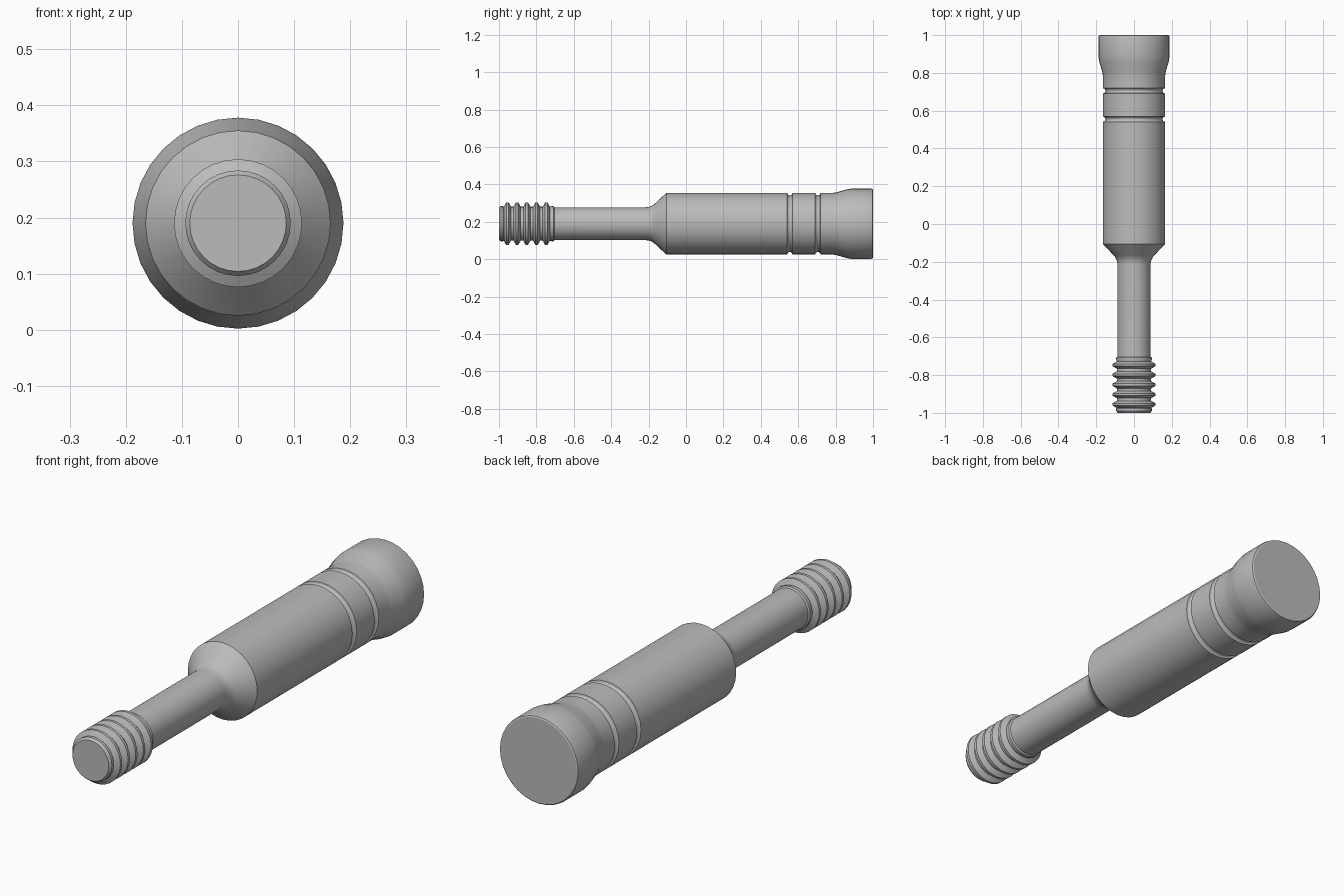
import bpy
import bmesh
from math import sin, cos, pi, radians

if "Cube" in bpy.data.objects:
    bpy.data.objects.remove(bpy.data.objects["Cube"])

SIDES = 32
AXIS_Z = 0.19

steel = bpy.data.materials.new("grey_steel")
steel.use_nodes = True
grey = (0.5, 0.5, 0.5, 1)
steel.diffuse_color = grey
steel.node_tree.nodes["Principled BSDF"].inputs["Base Color"].default_value = grey


def lathe(name, profile, cap_front=False, cap_back=False):
    """Revolve (y, radius) points, ordered front to back, about the pin axis."""
    bm = bmesh.new()
    rings = []
    for y, r in profile:
        rings.append([bm.verts.new((r * sin(2 * pi * i / SIDES), y,
                                    AXIS_Z + r * cos(2 * pi * i / SIDES)))
                      for i in range(SIDES)])
    for a, b in zip(rings, rings[1:]):
        for i in range(SIDES):
            j = (i + 1) % SIDES
            bm.faces.new((a[i], a[j], b[j], b[i]))
    if cap_front:
        bm.faces.new(list(reversed(rings[0])))
    if cap_back:
        bm.faces.new(rings[-1])
    # Outward normals: the side wall must face away from the axis
    bm.normal_update()
    wall = bm.faces[:][0]
    centre = wall.calc_center_median()
    if wall.normal.x * centre.x + wall.normal.z * (centre.z - AXIS_Z) < 0:
        bmesh.ops.reverse_faces(bm, faces=bm.faces[:])
    mesh = bpy.data.meshes.new(name)
    bm.to_mesh(mesh)
    bm.free()
    mesh.materials.append(steel)
    obj = bpy.data.objects.new(name, mesh)
    bpy.context.collection.objects.link(obj)
    bpy.ops.object.select_all(action="DESELECT")
    obj.select_set(True)
    bpy.context.view_layer.objects.active = obj
    bpy.ops.object.shade_smooth_by_angle(angle=radians(30))
    return obj


# Threaded tip: chamfered end and five ring-shaped ridges
thread = [(-1.0, 0.086), (-0.99, 0.094), (-0.978, 0.094)]
for k in range(5):
    y = -0.955 + 0.052 * k
    thread += [(y - 0.019, 0.091), (y - 0.006, 0.114),
               (y + 0.006, 0.114), (y + 0.019, 0.091)]
thread += [(-0.718, 0.094), (-0.708, 0.094), (-0.703, 0.088)]
lathe("threaded_tip", thread, cap_front=True)

# Slim shank with a rounded fillet running into the conical shoulder
shank = [(-0.703, 0.088), (-0.215, 0.088)]
for k in range(1, 6):
    a = radians(45 * k / 5)
    shank.append((-0.215 + 0.07 * sin(a), 0.088 + 0.07 * (1 - cos(a))))
shank.append((-0.105, 0.165))
lathe("shank_and_shoulder", shank)

# Main barrel with two rounded grooves
barrel = [(-0.105, 0.165)]
for y in (0.555, 0.705):
    for k in range(7):
        a = pi * k / 6
        barrel.append((y - 0.014 * cos(a), 0.165 - 0.014 * sin(a)))
lathe("grooved_barrel", barrel)

# Flared head with a small chamfer round its flat end
lathe("flared_head", [(0.719, 0.165), (0.785, 0.165), (0.805, 0.168),
                      (0.86, 0.184), (0.885, 0.188), (0.99, 0.188),
                      (0.997, 0.186), (1.0, 0.181)], cap_back=True)
